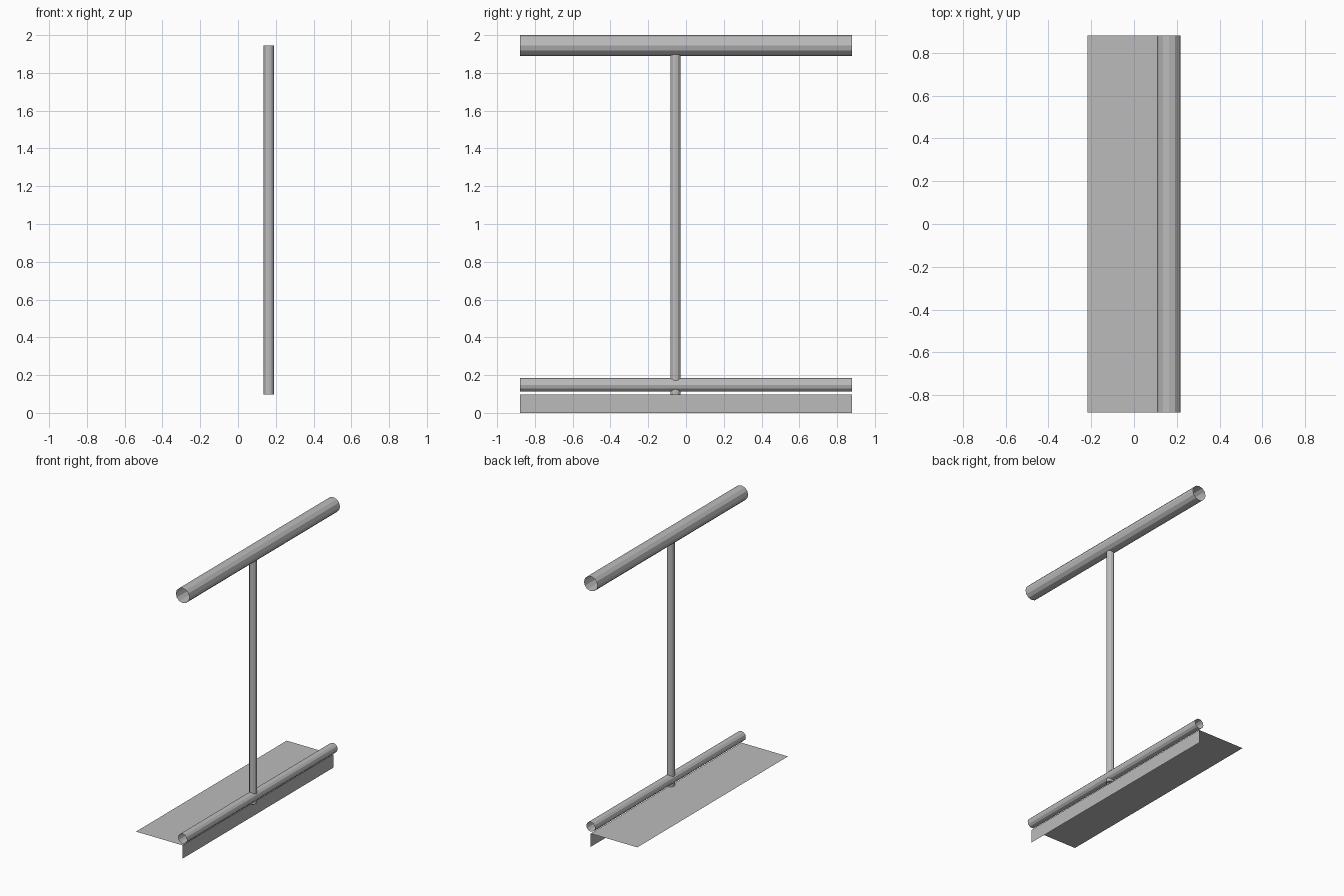
import bpy
import bmesh
from mathutils import Vector

cube = bpy.data.objects.get("Cube")
if cube:
    bpy.data.objects.remove(cube, do_unlink=True)

RAIL_X = 0.163      # shared centre line of rails, post and plate edge
HALF = 0.88         # half length of rails and plate
POST_Y = -0.055
PLATE_Z = 0.098
SIDES = 12

grey = bpy.data.materials.new("plain_grey")
grey.use_nodes = True
colour = (0.5, 0.5, 0.5, 1)
grey.diffuse_color = colour
grey.node_tree.nodes["Principled BSDF"].inputs["Base Color"].default_value = colour


def finish(name, bm):
    mesh = bpy.data.meshes.new(name)
    bm.to_mesh(mesh)
    bm.free()
    mesh.materials.append(grey)
    obj = bpy.data.objects.new(name, mesh)
    bpy.context.collection.objects.link(obj)
    return obj


def tube(name, start, end, radius):
    """Open-ended thin tube between two points."""
    start, end = Vector(start), Vector(end)
    axis = end - start
    bm = bmesh.new()
    bmesh.ops.create_cone(bm, cap_ends=False, segments=SIDES, radius1=radius,
                          radius2=radius, depth=axis.length)
    bm.transform(axis.to_track_quat("Z", "Y").to_matrix().to_4x4())
    bmesh.ops.translate(bm, verts=bm.verts, vec=(start + end) / 2)
    return finish(name, bm)


def sheet(name, profile):
    """Thin folded sheet: an x-z profile swept along y."""
    bm = bmesh.new()
    rows = [[bm.verts.new((x, y, z)) for x, z in profile] for y in (-HALF, HALF)]
    for i in range(len(profile) - 1):
        bm.faces.new((rows[0][i], rows[0][i + 1], rows[1][i + 1], rows[1][i]))
    return finish(name, bm)


# Horizontal rails
for name, z, radius in (("top_rail", 1.945, 0.055), ("lower_rail", 0.148, 0.036)):
    tube(name, (RAIL_X, -HALF, z), (RAIL_X, HALF, z), radius)

# Upright post running from the plate to the middle of the top rail
tube("post", (RAIL_X, POST_Y, PLATE_Z), (RAIL_X, POST_Y, 1.945), 0.027)

# Floor plate with its folded-down front lip
sheet("floor_plate", [(-0.218, PLATE_Z), (RAIL_X, PLATE_Z), (RAIL_X, 0)])
